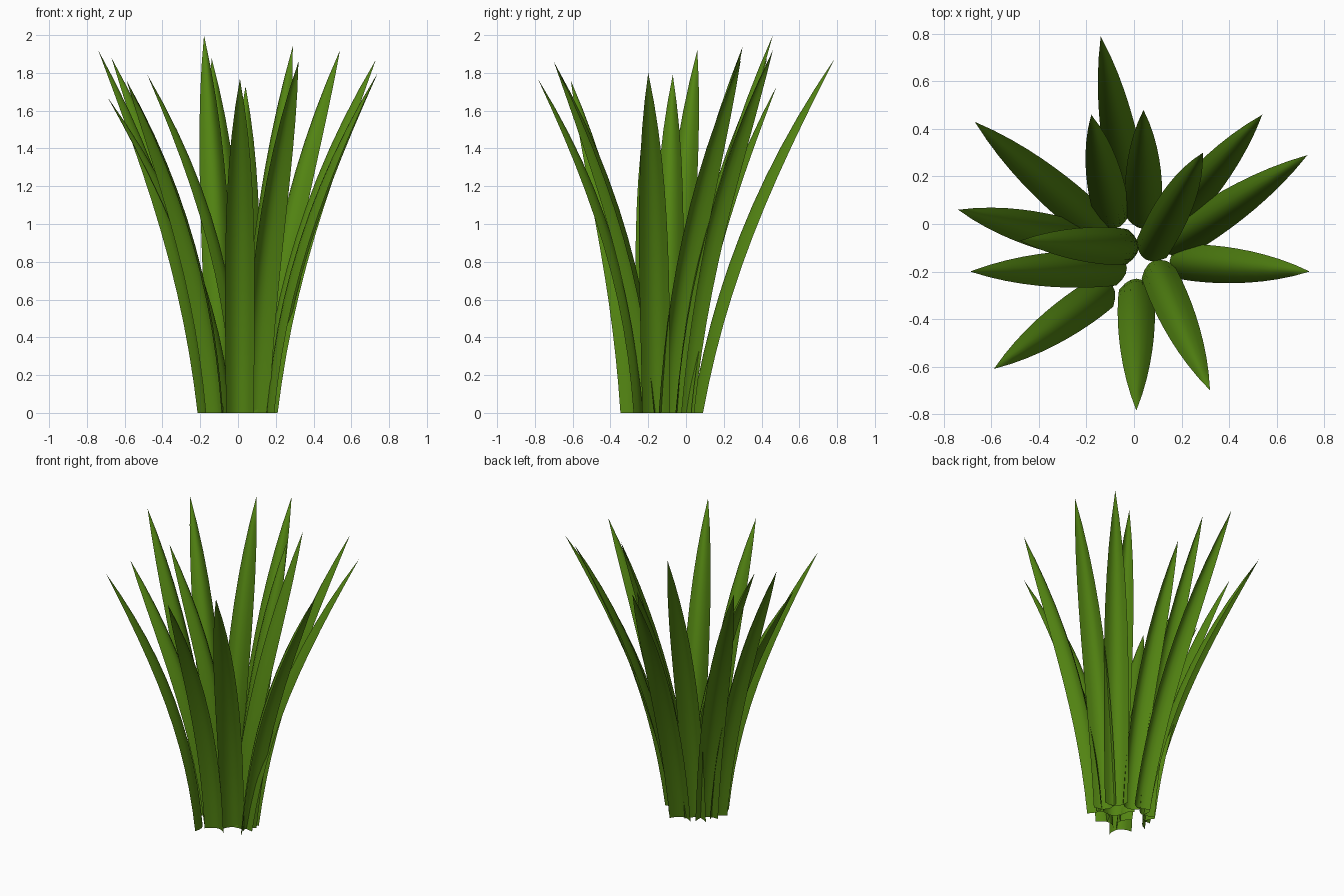
import bpy
import bmesh
from mathutils import Vector

cube = bpy.data.objects.get("Cube")
if cube:
    bpy.data.objects.remove(cube, do_unlink=True)

# Leaf colour
GREEN = (0.085, 0.23, 0.006, 1.0)
leaf_green = bpy.data.materials.new("leaf_green")
leaf_green.use_nodes = True
leaf_green.diffuse_color = GREEN
bsdf = leaf_green.node_tree.nodes["Principled BSDF"]
bsdf.inputs["Base Color"].default_value = GREEN
bsdf.inputs["Roughness"].default_value = 0.8

ROWS, COLS = 12, 6


def half_width(s):
    """Nearly parallel lower blade, tapering smoothly to a point."""
    return (0.073 + 0.022 * s) * (1 - s ** 3.5)


def make_blade(name, base, tip, lean):
    """Arched channel leaf: ridge towards the clump centre, edges outwards."""
    root = Vector((*base, 0))
    end = Vector(tip)
    out = Vector((end.x - root.x, end.y - root.y, 0))
    outward = out.normalized()
    side = Vector((-outward.y, outward.x, 0))
    bm = bmesh.new()
    rows = []
    for i in range(ROWS):
        s = i / ROWS
        # A straight lean plus a droop that grows towards the tip
        reach = lean * s + (1 - lean) * s ** 2.2
        centre = root + out * reach + Vector((0, 0, end.z * s))
        w = half_width(s)
        depth = w * (0.65 + 0.2 * s)
        row = []
        for j in range(COLS + 1):
            u = 2 * j / COLS - 1
            row.append(bm.verts.new(centre + side * u * w + outward * depth * u * u))
        rows.append(row)
    point = bm.verts.new(end)
    for low, high in zip(rows, rows[1:]):
        for j in range(COLS):
            bm.faces.new((low[j + 1], low[j], high[j], high[j + 1]))
    for j in range(COLS):
        bm.faces.new((rows[-1][j + 1], rows[-1][j], point))
    for face in bm.faces:
        face.smooth = True
    bmesh.ops.recalc_face_normals(bm, faces=bm.faces)
    # Make the ridge side the front of the sheet
    bm.faces.ensure_lookup_table()
    if bm.faces[COLS // 2].normal.dot(outward) > 0:
        bmesh.ops.reverse_faces(bm, faces=bm.faces)
    mesh = bpy.data.meshes.new(name)
    bm.to_mesh(mesh)
    bm.free()
    mesh.materials.append(leaf_green)
    blade = bpy.data.objects.new(name, mesh)
    bpy.context.collection.objects.link(blade)


# Root position, tip position, straight share of the lean
blades = {
    "back_long_blade": ((0.0, 0.03), (-0.14, 0.79, 1.88), 0.42),
    "back_tall_blade": ((-0.08, -0.02), (-0.18, 0.46, 2.0), 0.28),
    "back_short_blade": ((0.04, -0.02), (0.04, 0.48, 1.73), 0.28),
    "inner_left_blade": ((0.05, -0.15), (0.29, 0.30, 1.94), 0.45),
    "back_left_blade": ((0.11, -0.04), (0.54, 0.46, 1.92), 0.33),
    "left_upper_blade": ((0.13, -0.11), (0.73, 0.29, 1.87), 0.33),
    "left_blade": ((0.15, -0.155), (0.74, -0.20, 1.80), 0.27),
    "front_left_blade": ((0.08, -0.155), (0.32, -0.70, 1.86), 0.25),
    "front_blade": ((0.01, -0.23), (0.01, -0.785, 1.77), 0.18),
    "front_right_blade": ((-0.09, -0.26), (-0.59, -0.61, 1.76), 0.25),
    "right_low_blade": ((-0.03, -0.185), (-0.69, -0.20, 1.67), 0.3),
    "right_blade": ((-0.15, -0.09), (-0.74, 0.06, 1.92), 0.33),
    "back_right_blade": ((-0.11, -0.05), (-0.67, 0.43, 1.88), 0.35),
    "inner_right_blade": ((0.02, -0.1), (-0.48, -0.07, 1.79), 0.07),
}
for name, (base, tip, lean) in blades.items():
    make_blade(name, base, tip, lean)
